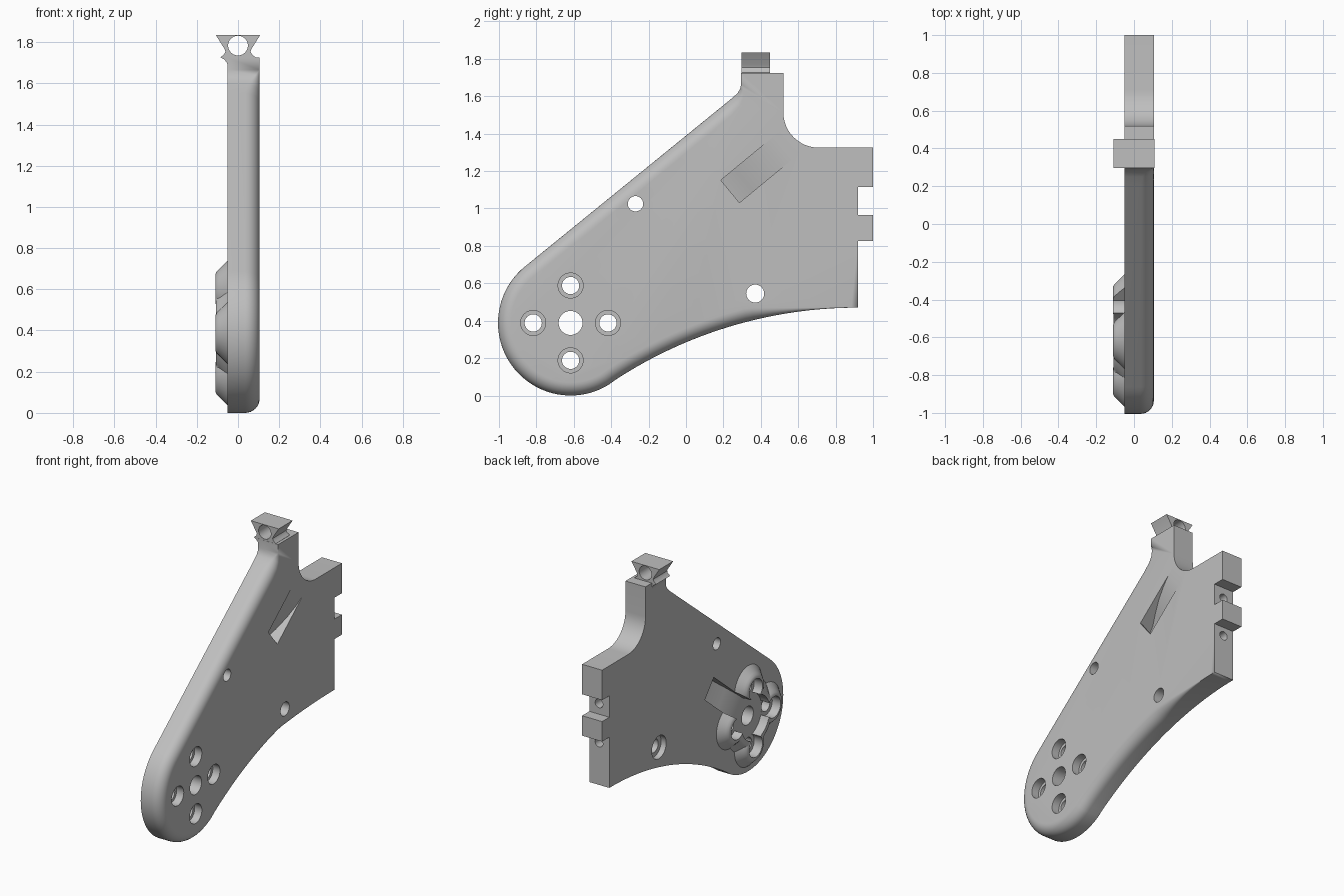
import bpy, bmesh, math
from mathutils import Vector

if "Cube" in bpy.data.objects:
    bpy.data.objects.remove(bpy.data.objects["Cube"], do_unlink=True)

grey = bpy.data.materials.new("plain grey")
grey.use_nodes = True
GREY = (0.52, 0.52, 0.52, 1)
grey.diffuse_color = GREY
grey.node_tree.nodes["Principled BSDF"].inputs["Base Color"].default_value = GREY


def loft(name, rings):
    """Skin closed rings of equal length and cap both ends."""
    bm = bmesh.new()
    rows = [[bm.verts.new(p) for p in ring] for ring in rings]
    n = len(rows[0])
    for a, b in zip(rows, rows[1:]):
        for i in range(n):
            j = (i + 1) % n
            bm.faces.new((a[i], a[j], b[j], b[i]))
    bm.faces.new(rows[0][::-1])
    bm.faces.new(rows[-1])
    bmesh.ops.remove_doubles(bm, verts=bm.verts, dist=1e-5)
    bmesh.ops.recalc_face_normals(bm, faces=bm.faces)
    mesh = bpy.data.meshes.new(name)
    bm.to_mesh(mesh)
    bm.free()
    mesh.materials.append(grey)
    ob = bpy.data.objects.new(name, mesh)
    bpy.context.collection.objects.link(ob)
    return ob


def turned(name, profile, u, v, axis="x", n=40):
    """Round part from (position along axis, radius) pairs, centred on u, v."""
    rings = []
    for a, r in profile:
        ring = []
        for k in range(n):
            t = 2 * math.pi * k / n
            p, q = u + r * math.cos(t), v + r * math.sin(t)
            ring.append((a, p, q) if axis == "x" else (p, a, q))
        rings.append(ring)
    return loft(name, rings)


def combine(target, tool, operation="DIFFERENCE"):
    mod = target.modifiers.new("combine", "BOOLEAN")
    mod.operation, mod.object, mod.solver = operation, tool, "EXACT"
    bpy.context.view_layer.objects.active = target
    bpy.ops.object.modifier_apply(modifier=mod.name)
    bpy.data.objects.remove(tool, do_unlink=True)


def finish(ob):
    bpy.ops.object.select_all(action="DESELECT")
    ob.select_set(True)
    bpy.context.view_layer.objects.active = ob
    bpy.ops.object.shade_smooth_by_angle(angle=math.radians(32))


BACK, FACE = -0.05, 0.105          # the two sides of the plate
HUB_Y, HUB_Z, HUB_R = -0.617, 0.388, 0.388
FILLET = 0.07

# Plate outline as (y, z, fillet radius), counter-clockwise
outline = [(y, z, 0) for y, z in (
    (.92, .47), (.92, .825), (1, .825), (1, .965), (.92, .965),
    (.92, 1.115), (1, 1.115), (1, 1.325))]
for k in range(13):                # concave corner below the neck
    t = math.radians(270 - 90 * k / 12)
    outline.append((.71 + .19 * math.cos(t), 1.515 + .19 * math.sin(t), 0))
outline += [(.52, 1.725, 0), (.295, 1.725, 0), (.295, 1.665, 0),
            (.29, 1.64, .02), (.276, 1.617, .04), (.25, 1.593, .06), (.2, 1.552, FILLET)]
for k in range(45):                # round hub end
    t = math.radians(129.2 + 172.8 * k / 44)
    outline.append((HUB_Y + HUB_R * math.cos(t), HUB_Z + HUB_R * math.sin(t), FILLET))
SWEEP = 2.373
for k in range(1, 36):             # long curved underside
    y = -.412 + 1.332 * k / 36
    z = .47 - SWEEP + math.sqrt(SWEEP ** 2 - (.92 - y) ** 2)
    outline.append((y, z, min(FILLET, .47 - z)))


def inward(i):
    a, b = outline[i - 1], outline[(i + 1) % len(outline)]
    return Vector((a[1] - b[1], b[0] - a[0])).normalized()


normals = [inward(i) for i in range(len(outline))]
rings = [[(BACK, y, z) for y, z, r in outline]]
for k in range(9):
    t = math.pi / 2 * k / 8
    rings.append([(FACE - r * (1 - math.sin(t)),
                   y + nv.x * r * (1 - math.cos(t)),
                   z + nv.y * r * (1 - math.cos(t)))
                  for (y, z, r), nv in zip(outline, normals)])
plate = loft("arm_plate", rings)

# Four-lobed raised rim around the hub
screws = [(HUB_Y + .2 * a, HUB_Z + .2 * b) for a, b in ((1, 0), (0, 1), (-1, 0), (0, -1))]
lobe = [(-.03, .165), (BACK, .152), (-.092, .11), (-.104, .098), (-.11, .085)]
for y, z in screws:
    combine(plate, turned("rim_lobe", lobe, y, z), "UNION")
core = [(-.03, .26), (BACK, .25), (-.092, .2), (-.104, .19), (-.108, .18)]
combine(plate, turned("rim_core", core, HUB_Y, HUB_Z), "UNION")

# Recess inside the rim, then screw holes with counterbores
combine(plate, turned("hub_recess", [(-.2, .155), (-.045, .155)], HUB_Y, HUB_Z))
for y, z in screws:
    combine(plate, turned("lobe_recess", [(-.2, .073), (-.0455, .073)], y, z))
    combine(plate, turned("screw_hole", [(-.2, .046), (.05, .046), (.05001, .067), (.2, .067)], y, z))

# Plain through holes, the lower one stepped on the back
combine(plate, turned("hub_hole", [(-.2, .064), (.2, .064)], HUB_Y, HUB_Z))
combine(plate, turned("upper_hole", [(-.2, .041), (.2, .041)], -.27, 1.025))
combine(plate, turned("lower_hole", [(-.2, .08), (-.01, .08), (-.00999, .048), (.2, .048)], .37, .545))

# Cable channel from the hub recess through the plate to the outer face
ang = math.radians(39.5)
along, across = Vector((math.cos(ang), math.sin(ang))), Vector((-math.sin(ang), math.cos(ang)))
channel = [(.1, -.2), (.1, -.045), (.2, -.035), (.3, -.005), (.4, .03), (.5, .052), (.62, .062),
           (1.08, .062), (1.105, .09), (1.108, .2), (1.52, .2), (1.475, .106), (1.4, .097),
           (1.3, .075), (1.2, .042), (1.12, .01), (1.03, -.005), (.66, -.005), (.57, -.03),
           (.55, -.06), (.55, -.2)]
sides = []
for w in (-.078, .078):
    ring = []
    for s, x in channel:
        p = along * s + across * w
        ring.append((x, HUB_Y + p.x, HUB_Z + p.y))
    sides.append(ring)
combine(plate, loft("cable_channel", sides))

# Bolt holes in the rear edge
for z in (1.04, .765):
    combine(plate, turned("rear_bolt_hole", [(.7, .03), (1.2, .03)], .03, z, "y", 24))

finish(plate)

# Dovetail lug on top of the neck
half = [(.108, 1.835), (.066, 1.768), (.061, 1.755), (.066, 1.742), (.085, 1.726)]
section = half + [(.085, 1.715), (-.03, 1.66), (-.048, 1.67), (-.053, 1.698), (-.066, 1.715)]
section += [(-x, z) for x, z in reversed(half)]
lug = loft("top_lug", [[(x, y, z) for x, z in section] for y in (.296, .45)])
combine(lug, turned("lug_hole", [(.2, .048), (.6, .048)], 0, 1.783, "y"))
finish(lug)
